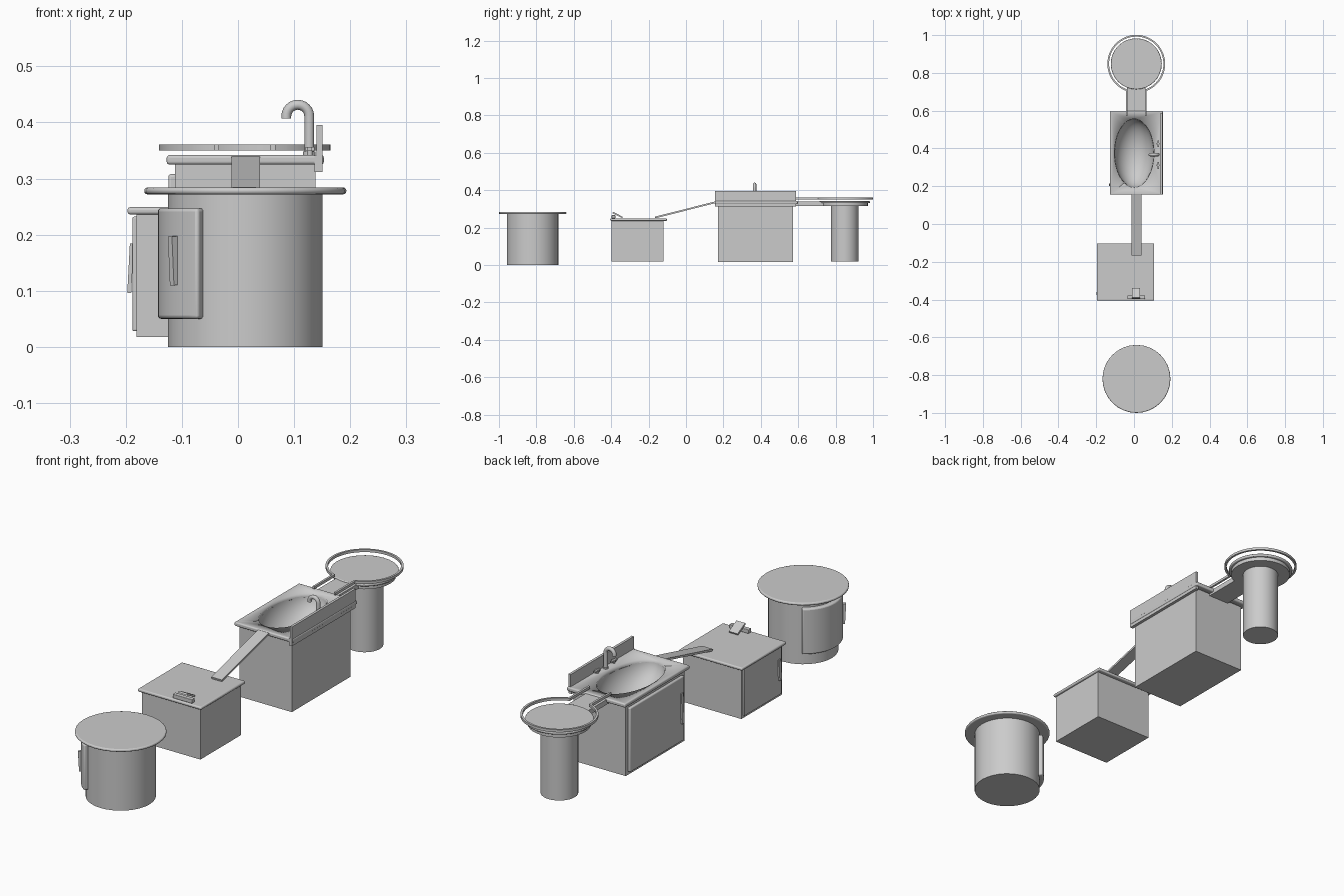
import bpy, bmesh
from math import sin, cos, asin, pi, radians, atan2, hypot

if "Cube" in bpy.data.objects:
    bpy.data.objects.remove(bpy.data.objects["Cube"])


def finish(o, bevel=0.0, segs=3):
    """Optional rounded edges, then smooth shading with sharp corners kept."""
    if bevel:
        m = o.modifiers.new("bevel", "BEVEL")
        m.width, m.segments, m.limit_method, m.angle_limit = bevel, segs, "ANGLE", radians(40)
    bpy.ops.object.select_all(action="DESELECT")
    o.select_set(True)
    bpy.context.view_layer.objects.active = o
    bpy.ops.object.shade_smooth_by_angle(angle=radians(35))
    return o


def from_bm(name, bm, bevel=0.0, segs=3):
    bmesh.ops.recalc_face_normals(bm, faces=bm.faces)
    me = bpy.data.meshes.new(name)
    bm.to_mesh(me)
    bm.free()
    o = bpy.data.objects.new(name, me)
    bpy.context.collection.objects.link(o)
    return finish(o, bevel, segs)


def box(name, x, y, z, bevel=0.0, rot=(0, 0, 0)):
    """Box from (min, max) ranges, rotated about its own centre."""
    bm = bmesh.new()
    bmesh.ops.create_cube(bm, size=1)
    bmesh.ops.scale(bm, vec=(x[1] - x[0], y[1] - y[0], z[1] - z[0]), verts=bm.verts)
    o = from_bm(name, bm, bevel)
    o.location = (sum(x) / 2, sum(y) / 2, sum(z) / 2)
    o.rotation_euler = rot
    return o


def disc(name, c, r, z, bevel=0.0, sides=32):
    bm = bmesh.new()
    bmesh.ops.create_cone(bm, cap_ends=True, segments=sides, radius1=r, radius2=r, depth=z[1] - z[0])
    o = from_bm(name, bm, bevel)
    o.location = (c[0], c[1], sum(z) / 2)
    return o


def strip(name, inner, outer, z, bevel=0.0):
    """Flat band between two matching outlines, extruded upward."""
    bm = bmesh.new()
    a = [bm.verts.new((*p, z[0])) for p in inner]
    b = [bm.verts.new((*p, z[0])) for p in outer]
    for i in range(len(a) - 1):
        bm.faces.new((a[i], a[i + 1], b[i + 1], b[i]))
    ext = bmesh.ops.extrude_face_region(bm, geom=bm.faces[:])
    top = [g for g in ext["geom"] if isinstance(g, bmesh.types.BMVert)]
    bmesh.ops.translate(bm, vec=(0, 0, z[1] - z[0]), verts=top)
    return from_bm(name, bm, bevel)


def arc(c, r, a0, a1, n):
    return [(c[0] + r * cos(a0 + (a1 - a0) * i / n), c[1] + r * sin(a0 + (a1 - a0) * i / n))
            for i in range(n + 1)]


def slope(name, x, p, q, t):
    """Plank from (y, z) point p to q."""
    y, z, l = (p[0] + q[0]) / 2, (p[1] + q[1]) / 2, hypot(q[0] - p[0], q[1] - p[1])
    return box(name, x, (y - l / 2, y + l / 2), (z - t / 2, z + t / 2),
               rot=(atan2(q[1] - p[1], q[0] - p[0]), 0, 0))


# Round cabinet at the front, with a curved door on its left
C = (0.013, -0.82)
disc("round_cabinet_body", C, 0.138, (0, 0.274))
disc("round_cabinet_top", C, 0.18, (0.272, 0.284), 0.005)
a0, a1 = radians(123), radians(237)
strip("round_cabinet_door", arc(C, 0.13, a0, a1, 16), arc(C, 0.156, a0, a1, 16), (0.05, 0.247), 0.006)
ha = radians(217)
hx, hy = C[0] + 0.16 * cos(ha), C[1] + 0.16 * sin(ha)
box("round_cabinet_handle", (hx - 0.006, hx + 0.006), (hy - 0.006, hy + 0.006), (0.11, 0.197),
    rot=(0, radians(3), ha))

# Square cabinet with door
box("low_cabinet_body", (-0.181, 0.098), (-0.397, -0.12), (0.018, 0.24))
box("low_cabinet_top", (-0.197, 0.107), (-0.405, -0.102), (0.236, 0.249), 0.005)
box("low_cabinet_door", (-0.188, -0.178), (-0.387, -0.13), (0.028, 0.232), 0.003)
box("low_cabinet_handle", (-0.195, -0.188), (-0.375, -0.36), (0.096, 0.184), rot=(0, radians(3), 0))

# Small bar and tilted plate at the front of the square cabinet
box("rest_bar", (-0.035, 0.058), (-0.397, -0.378), (0.249, 0.266), 0.002)
slope("rest_plate", (-0.01, 0.032), (-0.392, 0.281), (-0.34, 0.254), 0.008)

# Ramp up to the sink
slope("ramp", (-0.012, 0.039), (-0.165, 0.254), (0.165, 0.337), 0.009)

# Sink cabinet
body = box("sink_cabinet_body", (-0.112, 0.138), (0.171, 0.572), (0.017, 0.33))
counter = box("sink_counter", (-0.127, 0.153), (0.155, 0.598), (0.325, 0.342), 0.005)
box("sink_cabinet_door", (-0.124, -0.108), (0.187, 0.557), (0.03, 0.308), 0.005)
box("sink_cabinet_handle", (-0.131, -0.124), (0.2, 0.215), (0.11, 0.24), rot=(0, radians(2), 0))
box("backsplash", (0.14, 0.151), (0.155, 0.588), (0.342, 0.395))
box("backsplash_support", (0.136, 0.151), (0.155, 0.588), (0.312, 0.342))

# Oval basin scooped out of counter and cabinet
bm = bmesh.new()
bmesh.ops.create_uvsphere(bm, u_segments=48, v_segments=24, radius=1)
bmesh.ops.scale(bm, vec=(0.105, 0.182, 0.12), verts=bm.verts)
cutter = from_bm("basin_cutter", bm)
cutter.location = (0.001, 0.375, 0.3445)
cutter.hide_render = True
cutter.hide_viewport = True
for o in (body, counter):
    m = o.modifiers.new("basin", "BOOLEAN")
    m.operation, m.object, m.solver = "DIFFERENCE", cutter, "EXACT"
    if len(o.modifiers) > 1:
        o.modifiers.move(len(o.modifiers) - 1, 1 if o is counter else 0)

# Tap: bent tube plus two cross handles
cu = bpy.data.curves.new("tap_spout", "CURVE")
cu.dimensions, cu.bevel_depth, cu.bevel_resolution, cu.use_fill_caps = "3D", 0.0088, 4, True
path = [(0.127, 0.34)] + arc((0.1065, 0.411), 0.0205, 0, pi, 12) + [(0.086, 0.407)]
sp = cu.splines.new("POLY")
sp.points.add(len(path) - 1)
for pt, (x, z) in zip(sp.points, path):
    pt.co = (x, 0.367, z, 1)
sp.use_smooth = True
bpy.context.collection.objects.link(bpy.data.objects.new("tap_spout", cu))
disc("tap_base", (0.127, 0.367), 0.011, (0.34, 0.348))
for y, side in ((0.31, "front"), (0.425, "back")):
    disc(f"tap_stem_{side}", (0.128, y), 0.005, (0.34, 0.352), sides=16)
    box(f"tap_bar_{side}_a", (0.12, 0.136), (y - 0.004, y + 0.004), (0.349, 0.356))
    box(f"tap_bar_{side}_b", (0.124, 0.132), (y - 0.018, y + 0.018), (0.349, 0.356))

# Round table on a column, joined to the sink by a short shelf
T = (0.012, 0.848)
disc("table_column", T, 0.074, (0.018, 0.318))
disc("table_underside", T, 0.124, (0.314, 0.334))
disc("table_top", T, 0.135, (0.33, 0.342), 0.004)
box("table_shelf", (-0.038, 0.062), (0.572, 0.76), (0.316, 0.338))


# Keyhole-shaped rail round the table
def keyhole(r, off):
    g = asin(off / r)
    return [(T[0] + off, 0.572)] + arc(T, r, -pi / 2 + g, 1.5 * pi - g, 48) + [(T[0] - off, 0.572)]


strip("table_rail", keyhole(0.144, 0.046), keyhole(0.153, 0.055), (0.35, 0.361))
